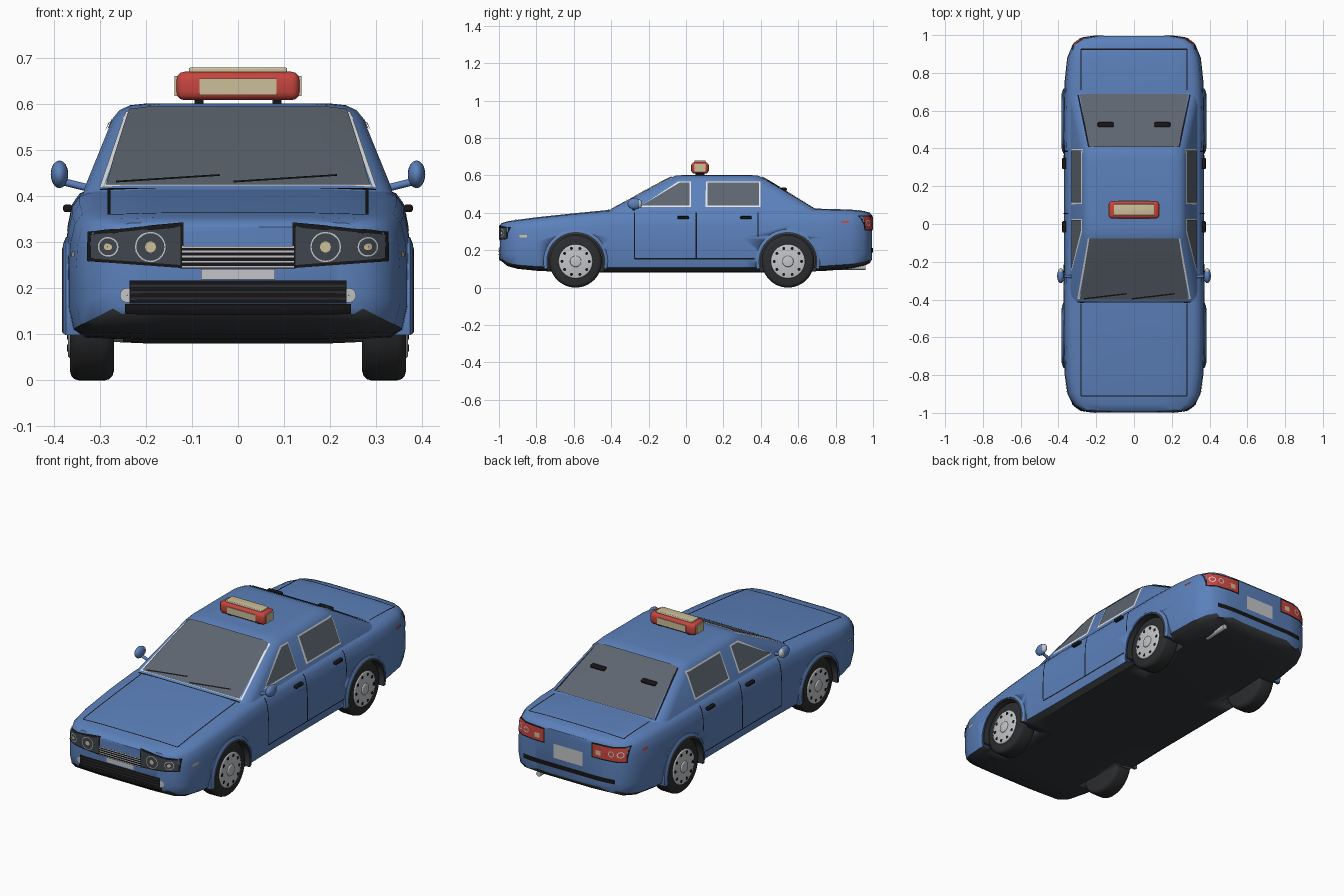
import bpy, bmesh, math
from mathutils import Vector, Matrix
from mathutils.bvhtree import BVHTree

if "Cube" in bpy.data.objects:
    bpy.data.objects.remove(bpy.data.objects["Cube"])


def material(name, r, g, b):
    m = bpy.data.materials.new(name)
    m.use_nodes = True
    m.diffuse_color = (r, g, b, 1)
    m.node_tree.nodes["Principled BSDF"].inputs["Base Color"].default_value = (r, g, b, 1)
    return m


BLUE = material("blue paint", .107, .22, .5)
BLACK = material("black trim", .008, .008, .009)
RUBBER = material("tyre rubber", .025, .026, .028)
UNDER = material("underbody grey", .033, .037, .042)
GLASS = material("grey glass", .11, .13, .16)
LAMP = material("lamp housing", .05, .06, .075)
RED = material("red lens", .57, .06, .05)
TAN = material("tan lens", .61, .52, .32)
METAL = material("light metal", .55, .56, .58)
WHITE = material("white trim", .8, .8, .8)


def finish(name, bm, *mats, smooth=35):
    me = bpy.data.meshes.new(name)
    bm.to_mesh(me)
    bm.free()
    for m in mats:
        me.materials.append(m)
    ob = bpy.data.objects.new(name, me)
    bpy.context.collection.objects.link(ob)
    bpy.ops.object.select_all(action='DESELECT')
    bpy.context.view_layer.objects.active = ob
    ob.select_set(True)
    bpy.ops.object.shade_smooth_by_angle(angle=math.radians(smooth))
    return ob


def loft(rings):
    bm = bmesh.new()
    loops = [[bm.verts.new(p) for p in ring] for ring in rings]
    n = len(loops[0])
    for a, b in zip(loops, loops[1:]):
        for i in range(n):
            bm.faces.new((a[i], a[(i + 1) % n], b[(i + 1) % n], b[i]))
    bm.faces.new(loops[0])
    bm.faces.new(loops[-1])
    bmesh.ops.recalc_face_normals(bm, faces=bm.faces)
    return bm


def rod(name, p, q, r, mat, bevel=0, sides=32):
    p, q = Vector(p), Vector(q)
    bm = bmesh.new()
    turn = (q - p).to_track_quat('Z', 'Y').to_matrix().to_4x4()
    bmesh.ops.create_cone(bm, cap_ends=True, segments=sides, radius1=r, radius2=r,
                          depth=(q - p).length, matrix=Matrix.Translation((p + q) / 2) @ turn)
    if bevel:
        rims = [e for e in bm.edges if any(len(f.verts) > 4 for f in e.link_faces)]
        bmesh.ops.bevel(bm, geom=rims, offset=bevel, segments=3, profile=.5, affect='EDGES')
    return finish(name, bm, mat)


def box(name, centre, size, mat, bevel=0):
    bm = bmesh.new()
    bmesh.ops.create_cube(bm, size=1, matrix=Matrix.Translation(centre) @ Matrix.Diagonal((*size, 1)))
    if bevel:
        bmesh.ops.bevel(bm, geom=bm.edges[:], offset=bevel, segments=3, profile=.5, affect='EDGES')
    return finish(name, bm, mat)


def ball(name, centre, size, mat):
    bm = bmesh.new()
    bmesh.ops.create_uvsphere(bm, u_segments=20, v_segments=12, radius=1,
                              matrix=Matrix.Translation(centre) @ Matrix.Diagonal((*size, 1)))
    return finish(name, bm, mat, smooth=60)


# Lower body: cross-sections along the length (y, half width, bottom, top)
STATIONS = [(-.994, .22, .15, .332), (-.985, .28, .14, .343), (-.955, .325, .115, .352),
            (-.9, .352, .1, .36), (-.8, .367, .09, .373), (-.59, .374, .08, .395),
            (-.4, .374, .08, .413), (-.2, .37, .08, .42), (.3, .37, .08, .42),
            (.545, .374, .08, .42), (.75, .368, .09, .418), (.88, .354, .1, .414),
            (.95, .325, .115, .407), (.982, .28, .13, .398), (.994, .2, .15, .385)]
SECTION = [(.5, 0), (.9, .02), (.97, .08), (1, .25), (1, .55), (.99, .75), (.965, .89),
           (.92, .96), (.84, .995), (.5, 1.01)]
half = SECTION + [(-x, z) for x, z in reversed(SECTION)]
bm = loft([[(x * w, y, zb + z * (zt - zb)) for x, z in half] for y, w, zb, zt in STATIONS])
body = finish("lower_body", bm, BLUE, UNDER)

# Wheel wells are cut out of the body
AXLES, HUB_Z = (-.59, .545), .14
for s in (1, -1):
    for y in AXLES:
        cutter = rod("well_cutter", (s * .25, y, HUB_Z), (s * .5, y, HUB_Z), .158, UNDER, sides=48)
        cutter.hide_render = True
        mod = body.modifiers.new("well", 'BOOLEAN')
        mod.operation, mod.solver, mod.object = 'DIFFERENCE', 'EXACT', cutter
        bpy.context.view_layer.objects.active = body
        bpy.ops.object.modifier_apply(modifier=mod.name)
        bpy.data.objects.remove(cutter)
for f in body.data.polygons:
    pts = [body.data.vertices[i].co for i in f.vertices]
    in_well = any(all(math.hypot(p.y - y, p.z - HUB_Z) < .16 for p in pts) for y in AXLES)
    f.material_index = int(in_well or f.normal.z < -.4)

# Cabin: rounded outlines stacked upward (height, front, rear, half width)
LAYERS = [(.39, -.457, .74, .34), (.42, -.4, .69, .333), (.57, -.117, .441, .272),
          (.587, -.085, .412, .258), (.598, -.055, .385, .235), (.602, -.01, .34, .2)]
CORNER = [(0, .08), (.006, .045), (.02, .015), (.04, 0)]


def outline(z, y0, y1, w):
    right = [(w - a, y0 + b) for a, b in reversed(CORNER)] + [(w - a, y1 - b) for a, b in CORNER]
    return [(x, y, z) for x, y in right] + [(-x, y, z) for x, y in reversed(right)]


cabin = finish("cabin", loft([outline(*l) for l in LAYERS]), BLUE)

# Surface tree used to lay thin plates on the bodywork
verts, polys = [], []
for ob in (body, cabin):
    base = len(verts)
    verts += [v.co.copy() for v in ob.data.vertices]
    polys += [[i + base for i in p.vertices] for p in ob.data.polygons]
TREE = BVHTree.FromPolygons(verts, polys)
VIEWS = {"front": ((0, 1, 0), lambda u, v: (u, -3, v)), "back": ((0, -1, 0), lambda u, v: (u, 3, v)),
         "left": ((-1, 0, 0), lambda u, v: (3, u, v)), "right": ((1, 0, 0), lambda u, v: (-3, u, v)),
         "top": ((0, 0, -1), lambda u, v: (u, v, 3))}


def skin(name, side, grid, mat, lift):
    direction, start = VIEWS[side]
    direction = Vector(direction)
    bm = bmesh.new()
    rows = []
    for line in grid:
        row = []
        for u, v in line:
            hit, normal, _, _ = TREE.ray_cast(Vector(start(u, v)), direction)
            row.append(bm.verts.new(hit + normal * lift if hit else (0, 0, .3)))
        rows.append(row)
    for a, b in zip(rows, rows[1:]):
        for i in range(len(a) - 1):
            f = bm.faces.new((a[i], a[i + 1], b[i + 1], b[i]))
            f.normal_update()
            if f.normal.dot(direction) > 0:
                f.normal_flip()
    return finish(name, bm, mat)


def plate(name, side, corners, mat, lift=.004, n=12, m=6):
    a, b, c, d = [Vector(p) for p in corners]
    grid = [[a.lerp(b, i / n).lerp(d.lerp(c, i / n), j / m) for i in range(n + 1)] for j in range(m + 1)]
    return skin(name, side, grid, mat, lift)


def rect(name, side, u0, u1, v0, v1, mat, lift=.004, n=12, m=4):
    return plate(name, side, [(u0, v0), (u1, v0), (u1, v1), (u0, v1)], mat, lift, n, m)


def disc(name, side, u, v, r, mat, lift, inner=.0005):
    arc = [math.tau * i / 20 for i in range(21)]
    return skin(name, side, [[(u + k * math.cos(t), v + k * math.sin(t)) for t in arc]
                             for k in (inner, r)], mat, lift)


def seam(name, side, p, q, width=.006, lift=.003, mat=BLACK):
    p, q = Vector(p), Vector(q)
    o = (q - p).orthogonal().normalized() * width / 2
    return plate(name, side, [p - o, q - o, q + o, p + o], mat, lift, 24, 1)


# Windscreen, rear window, wipers and rear vents
for name, ya, yb in (("windscreen", -.397, -.075), ("rear_window", .685, .408)):
    plate(name + "_trim", "top", [(-.3, ya), (.3, ya), (.243, yb), (-.243, yb)],
          WHITE if ya < 0 else BLACK, .002)
    plate(name, "top", [(-.287, ya), (.287, ya), (.235, yb), (-.235, yb)], GLASS, .005)
for x in (-.265, -.01):
    seam("wiper", "top", (x, -.392), (x + .225, -.365), .007, .009)
for s in (1, -1):
    box("rear_vent", (s * .15, .525, .526), (.085, .028, .018), BLACK, .007)

# Bonnet and boot gaps
seam("cowl_gap", "top", (-.3, -.412), (.3, -.412), .008)
for ya, yb in ((-.91, -.42), (.925, .71)):
    seam("lid_end_gap", "top", (-.28, ya), (.28, ya))
    for s in (1, -1):
        seam("lid_side_gap", "top", (s * .28, ya), (s * .28, yb))

for s, side in ((1, "left"), (-1, "right")):
    # Side windows, door gaps, handles and side markers
    for name, low, high, end in (("front", -.24, -.035, .02), ("rear", .115, .115, .39)):
        plate(name + "_window_trim", side, [(low - .012, .429), (end + .007, .429),
              (end + .007, .566), (high - .008, .566)], WHITE, .002)
        plate(name + "_window", side, [(low, .436), (end, .436), (end, .559), (high, .559)], GLASS, .005)
    for y, z in ((-.275, .155), (.055, .155), (.385, .27)):
        seam("door_gap", side, (y, z), (y, .4))
    seam("door_sill_gap", side, (-.275, .155), (.365, .155))
    for y in (-.015, .32):
        box("door_handle", (s * .37, y, .374), (.02, .06, .016), BLACK, .005)
    rect("front_marker", side, -.89, -.85, .268, .28, TAN)
    rect("rear_marker", side, .83, .87, .344, .355, RED)

    # Door mirrors
    rod("mirror_arm", (s * .325, -.28, .418), (s * .38, -.275, .432), .008, BLUE, sides=12)
    ball("mirror_shell", (s * .388, -.275, .448), (.019, .038, .03), BLUE)
    ball("mirror_glass", (s * .388, -.253, .448), (.015, .019, .024), METAL)

    # Wheels with hub caps, and arch lips
    for y in AXLES:
        rod("tyre", (s * .27, y, HUB_Z), (s * .365, y, HUB_Z), HUB_Z, RUBBER, .02, 48)
        rod("hub_cap", (s * .33, y, HUB_Z), (s * .37, y, HUB_Z), .092, METAL, .008, 40)
        rod("hub_centre", (s * .36, y, HUB_Z), (s * .376, y, HUB_Z), .03, METAL, .005, 24)
        for i in range(10):
            t = math.tau * i / 10
            p = (y + .073 * math.cos(t), HUB_Z + .073 * math.sin(t))
            rod("hub_hole", (s * .36, *p), (s * .3715, *p), .008, BLACK, sides=12)
        for name, r0, r1, x1, mat in (("arch_liner", .145, .158, .383, UNDER),
                                      ("arch_flare", .157, .172, .38, BLUE)):
            arcs = [math.radians(-14 + 208 * i / 28) for i in range(29)]
            finish(name, loft([[(s * x, y + r * math.cos(t), HUB_Z + r * math.sin(t))
                   for x, r in ((.33, r0), (x1, r0), (x1 - .006, r1), (.33, r1))] for t in arcs]), mat)

    # Headlamps and fog lamps
    plate("headlamp_rim", "front", [(s * .118, .244), (s * .325, .259), (s * .325, .323),
                                    (s * .118, .342)], BLACK, .003)
    plate("headlamp", "front", [(s * .125, .251), (s * .318, .265), (s * .318, .316),
                                (s * .125, .334)], LAMP, .005)
    for x, r in ((.19, .033), (.28, .021)):
        disc("lamp_ring", "front", s * x, .29, r, METAL, .0065, r - .003)
        disc("lamp_bulb", "front", s * x, .29, r * .36, TAN, .007)
    disc("fog_lamp", "front", s * .24, .185, .016, METAL, .004)

    # Tail lamps
    rect("tail_lamp_rim", "back", s * .138, s * .322, .304, .384, BLACK, .003)
    rect("tail_lamp", "back", s * .145, s * .316, .311, .377, RED, .005)
    rect("reversing_lamp", "back", s * .165, s * .195, .325, .35, TAN, .0065, 4, 2)
    for x in (.25, .292):
        disc("tail_ring", "back", s * x, .345, .016, METAL, .0065, .011)

# Grilles, number plates and rear bumper strip
rect("grille", "front", -.125, .125, .243, .292, BLACK, .004)
for z in (.247, .258, .269, .28, .29):
    seam("grille_bar", "front", (-.122, z), (.122, z), .004, .006, METAL)
rect("front_plate", "front", -.08, .08, .219, .242, METAL, .004)
rect("lower_grille", "front", -.235, .235, .167, .217, BLACK, .006)
rect("lower_lip", "front", -.245, .245, .146, .166, BLACK, .005)
for z in (.178, .192, .206):
    seam("lower_grille_bar", "front", (-.232, z), (.232, z), .005, .008, RUBBER)
rect("rear_plate", "back", -.085, .085, .24, .315, METAL, .004)
rect("rear_bumper_strip", "back", -.27, .27, .188, .212, BLACK, .005)

# Exhaust
rod("exhaust", (.2, .82, .108), (.2, .96, .108), .014, METAL, sides=20)

# Roof lamp
box("roof_lamp", (0, .075, .64), (.268, .092, .062), RED, .018)
box("roof_lamp_top", (0, .075, .674), (.214, .06, .012), TAN, .004)
for s in (1, -1):
    box("roof_lamp_face", (0, .075 + s * .045, .638), (.168, .007, .036), TAN)
    box("roof_lamp_end", (s * .134, .075, .64), (.008, .06, .044), TAN)
    box("roof_lamp_foot", (s * .085, .075, .606), (.02, .05, .016), BLACK)
